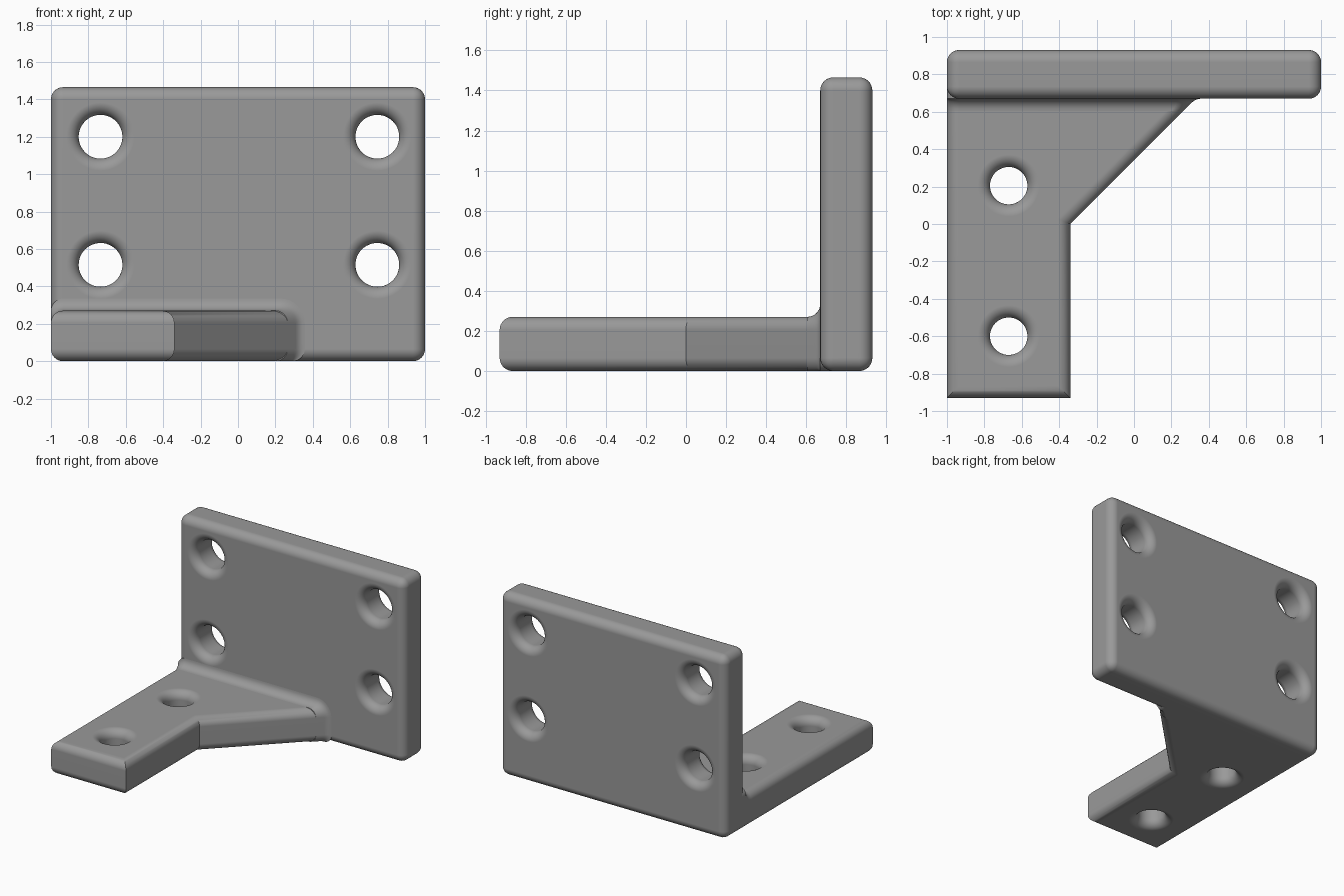
import bpy, bmesh, math
from mathutils import Matrix

if "Cube" in bpy.data.objects:
    bpy.data.objects.remove(bpy.data.objects["Cube"])

R = 0.065            # rounding radius used everywhere
SEG = 8              # segments per rounding
ARM_H = 0.27
FACE_Y, BACK_Y, MID_Y = 0.67, 0.93, 0.735

grey = bpy.data.materials.new("plain_grey")
grey.diffuse_color = (0.32, 0.32, 0.32, 1)
grey.use_nodes = True
grey.node_tree.nodes["Principled BSDF"].inputs["Base Color"].default_value = grey.diffuse_color


def make(name, bm):
    bmesh.ops.recalc_face_normals(bm, faces=bm.faces)
    me = bpy.data.meshes.new(name)
    bm.to_mesh(me)
    bm.free()
    me.materials.append(grey)
    ob = bpy.data.objects.new(name, me)
    bpy.context.collection.objects.link(ob)
    return ob


def loft(rings):
    """Closed solid through rings with equal point counts."""
    bm = bmesh.new()
    vs = [[bm.verts.new(p) for p in ring] for ring in rings]
    n = len(vs[0])
    for a, b in zip(vs, vs[1:]):
        for i in range(n):
            j = (i + 1) % n
            bm.faces.new((a[i], a[j], b[j], b[i]))
    bm.faces.new(vs[0])
    bm.faces.new(vs[-1])
    return bm


def hole_cutter(r, thick, matrix):
    """Round bar that flares at both ends, giving rounded hole rims."""
    h = thick / 2
    prof = [(r + R, h + 0.05)]
    for i in range(SEG + 1):
        t = math.pi / 2 * i / SEG
        prof.append((r + R - R * math.sin(t), h - R + R * math.cos(t)))
    prof += [(q, -z) for q, z in reversed(prof)]
    n = 48
    rings = [[matrix @ Matrix.Rotation(2 * math.pi * k / n, 4, 'Z').to_3x3().to_4x4()
              @ Matrix.Translation((q, 0, z)) @ Matrix().to_translation()
              for k in range(n)] for q, z in prof]
    return make("hole_cutter", loft(rings))


def drill(ob, cutters):
    for c in cutters:
        m = ob.modifiers.new("hole", 'BOOLEAN')
        m.object, m.operation, m.solver = c, 'DIFFERENCE', 'EXACT'


def finish(ob, cutters=()):
    bpy.ops.object.select_all(action='DESELECT')
    ob.select_set(True)
    bpy.context.view_layer.objects.active = ob
    bpy.ops.object.convert(target='MESH')
    for c in cutters:
        bpy.data.objects.remove(c)
    bpy.ops.object.shade_smooth_by_angle(angle=math.radians(30))
    w = ob.modifiers.new("even_shading", 'WEIGHTED_NORMAL')
    w.keep_sharp = True


# Upright plate, rounded on every edge
bm = bmesh.new()
bmesh.ops.create_cube(bm, size=1)
bmesh.ops.transform(bm, verts=bm.verts, matrix=Matrix.Translation((0, 0.8, 0.7325))
                    @ Matrix.Diagonal((2, BACK_Y - FACE_Y, 1.465, 1)))
bmesh.ops.bevel(bm, geom=bm.edges[:], offset=R, segments=SEG, profile=0.5,
                affect='EDGES')
plate = make("upright_plate", bm)
turn = Matrix.Rotation(math.pi / 2, 4, 'X')
cuts = [hole_cutter(0.117, BACK_Y - FACE_Y, Matrix.Translation((x, 0.8, z)) @ turn)
        for x in (-0.735, 0.745) for z in (0.515, 1.2)]
drill(plate, cuts)
finish(plate, cuts)

# Base arm with diagonal gusset, rounded along top and bottom edges only
outline = [(-1, -0.93), (-0.34, -0.93), (-0.34, 0), (0.33, FACE_Y),
           (0.33, MID_Y), (-1, MID_Y)]
bm = loft([[(x, y, z) for x, y in outline] for z in (0, ARM_H)])
rims = [e for e in bm.edges
        if abs(e.verts[0].co.z - e.verts[1].co.z) < 1e-4
        and not all(v.co.y > MID_Y - 1e-3 for v in e.verts)]
bmesh.ops.recalc_face_normals(bm, faces=bm.faces)
bmesh.ops.bevel(bm, geom=rims, offset=R, segments=SEG, profile=0.5, affect='EDGES')
arm = make("base_arm", bm)
cuts = [hole_cutter(0.1, ARM_H, Matrix.Translation((-0.67, y, ARM_H / 2)))
        for y in (-0.6, 0.205)]
drill(arm, cuts)
finish(arm, cuts)


# Concave fillet blending the arm into the plate
def section(y, rise, right):
    top = ARM_H + rise
    big = R + rise
    corners = [(-1 + R, R, R, 180), (right - R, R, R, 270),
               (right - big, top - big, big, 0), (-1 + R, top - R, R, 90)]
    ring = []
    for cx, cz, r, a0 in corners:
        for i in range(SEG + 1):
            a = math.radians(a0 + 90 * i / SEG)
            ring.append((cx + r * math.cos(a), y, cz + r * math.sin(a)))
    return ring


rings = []
for i in range(SEG + 1):
    t = math.pi / 2 * i / SEG
    y = FACE_Y - R + R * math.sin(t)
    right = y - 0.34
    if y > FACE_Y - 0.019:
        right = 0.357 - math.sqrt(max(0, R * R - (y - FACE_Y + R) ** 2))
    rings.append(section(y, R * (1 - math.cos(t)), right))
rings.append([(x, MID_Y, z) for x, y, z in rings[-1]])
finish(make("arm_fillet", loft(rings)))
